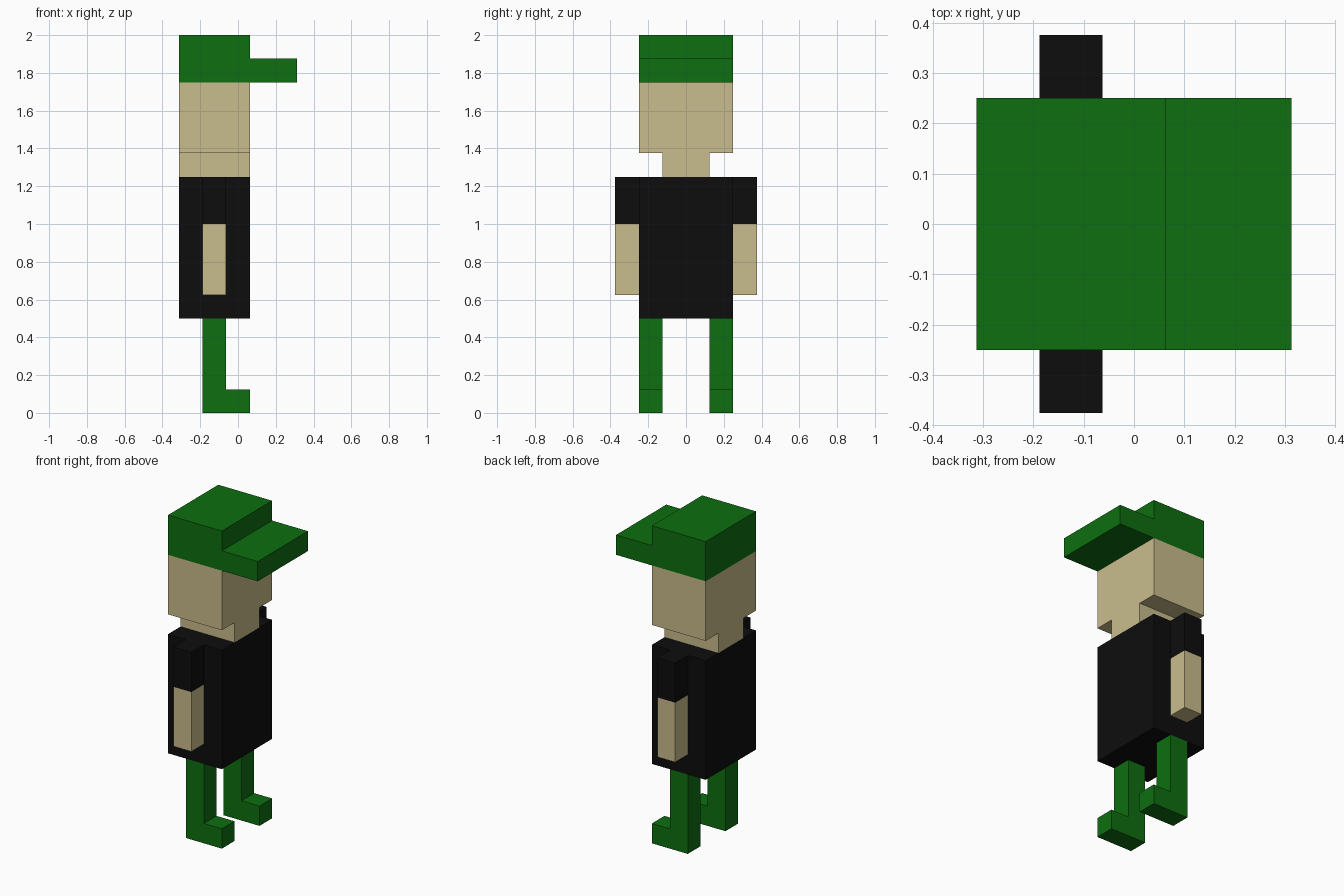
import bpy
import bmesh

if "Cube" in bpy.data.objects:
    bpy.data.objects.remove(bpy.data.objects["Cube"], do_unlink=True)

U = 1 / 16        # block unit
BACK, FACE, TIP = -5 * U, U, 5 * U    # x limits of body and brim
LIMB_BACK, LIMB_FACE = -3 * U, -U     # x limits of arms and legs


def make_material(name, color):
    mat = bpy.data.materials.new(name)
    mat.use_nodes = True
    mat.diffuse_color = color
    bsdf = mat.node_tree.nodes["Principled BSDF"]
    bsdf.inputs["Base Color"].default_value = color
    bsdf.inputs["Roughness"].default_value = 0.9
    return mat


green = make_material("green_cloth", (0.0044, 0.156, 0.0050, 1))
skin = make_material("tan_skin", (0.584, 0.503, 0.262, 1))
black = make_material("black_shirt", (0.004, 0.004, 0.004, 1))


def extrude_profile(name, profile, y0, y1, mat):
    """Extrude an (x, z) outline from y0 to y1."""
    bm = bmesh.new()
    face = bm.faces.new([bm.verts.new((x, y0, z)) for x, z in profile])
    new = bmesh.ops.extrude_face_region(bm, geom=[face])["geom"]
    verts = [v for v in new if isinstance(v, bmesh.types.BMVert)]
    bmesh.ops.translate(bm, verts=verts, vec=(0, y1 - y0, 0))
    bmesh.ops.recalc_face_normals(bm, faces=bm.faces)
    mesh = bpy.data.meshes.new(name)
    bm.to_mesh(mesh)
    bm.free()
    mesh.materials.append(mat)
    obj = bpy.data.objects.new(name, mesh)
    bpy.context.collection.objects.link(obj)
    return obj


def block(name, x0, x1, y0, y1, z0, z1, mat):
    outline = [(x0, z0), (x1, z0), (x1, z1), (x0, z1)]
    return extrude_profile(name, outline, y0, y1, mat)


# Torso, neck and head
block("torso", BACK, FACE, -4 * U, 4 * U, 0.5, 1.25, black)
block("neck", BACK, FACE, -2 * U, 2 * U, 1.25, 1.375, skin)
block("head", BACK, FACE, -4 * U, 4 * U, 1.375, 1.75, skin)

# Cap with brim
block("cap_crown", BACK, FACE, -4 * U, 4 * U, 1.75, 2, green)
block("cap_brim", FACE, TIP, -4 * U, 4 * U, 1.75, 1.875, green)

# Limbs on both sides: sleeves, forearms and L-shaped legs with feet
leg_outline = [(LIMB_BACK, 0), (FACE, 0), (FACE, 2 * U),
               (LIMB_FACE, 2 * U), (LIMB_FACE, 0.5), (LIMB_BACK, 0.5)]
for side, s in (("front", -1), ("back", 1)):
    inner, outer = s * 4 * U, s * 6 * U
    block(side + "_sleeve", LIMB_BACK, LIMB_FACE, inner, outer, 1, 1.25, black)
    block(side + "_forearm", LIMB_BACK, LIMB_FACE, inner, outer, 0.625, 1, skin)
    extrude_profile(side + "_leg", leg_outline, s * 2 * U, s * 4 * U, green)
